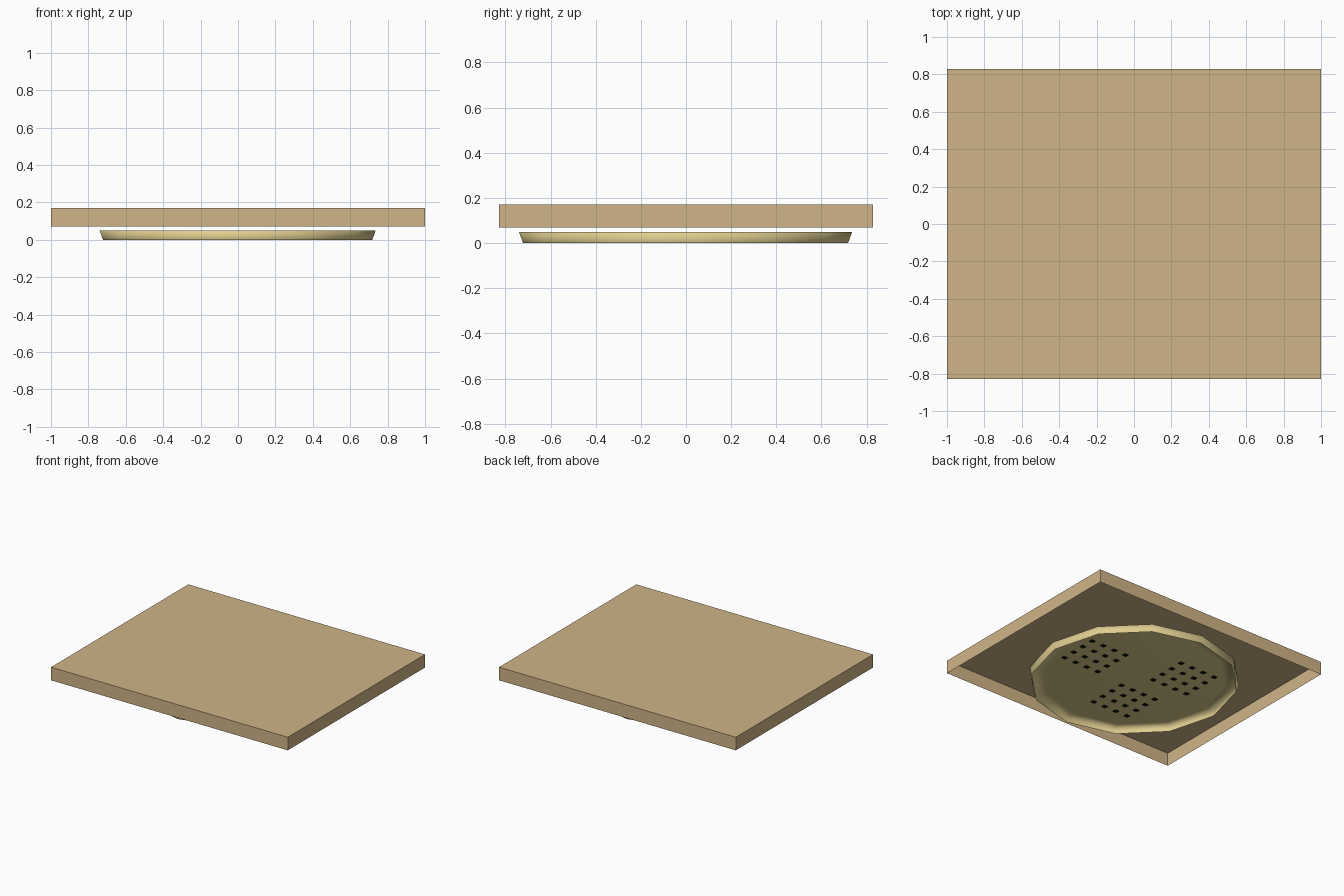
import bpy, bmesh, math
from mathutils import Matrix

if "Cube" in bpy.data.objects:
    bpy.data.objects.remove(bpy.data.objects["Cube"])


def material(name, rgb):
    m = bpy.data.materials.new(name)
    m.diffuse_color = (*rgb, 1)
    m.use_nodes = True
    m.node_tree.nodes["Principled BSDF"].inputs["Base Color"].default_value = m.diffuse_color
    return m


def make_object(name, bm, mat):
    me = bpy.data.meshes.new(name)
    bm.to_mesh(me)
    bm.free()
    me.materials.append(mat)
    ob = bpy.data.objects.new(name, me)
    bpy.context.collection.objects.link(ob)
    return ob


cardboard = material("cardboard_tan", (0.63, 0.46, 0.245))
dough = material("dough_yellow", (0.74, 0.62, 0.28))
black = material("dark_specks", (0.005, 0.005, 0.004))

# Lid: thin-walled box, open underneath
bm = bmesh.new()
bmesh.ops.create_cube(bm, size=1)
bmesh.ops.scale(bm, vec=(2.0, 1.655, 0.1), verts=bm.verts)
bmesh.ops.translate(bm, vec=(0, 0, 0.12), verts=bm.verts)
bottom = [f for f in bm.faces if f.normal.z < -0.5]
bmesh.ops.delete(bm, geom=bottom, context='FACES_ONLY')
make_object("box_lid", bm, cardboard)

# Base: twelve-sided flaring rim, open underneath, with a slightly sunken top
bm = bmesh.new()
bmesh.ops.create_cone(bm, cap_ends=True, segments=12, radius1=0.72,
                      radius2=0.738, depth=0.05)
bmesh.ops.rotate(bm, verts=bm.verts, matrix=Matrix.Rotation(math.radians(30), 3, 'Z'))
bmesh.ops.translate(bm, vec=(-0.002, -0.002, 0.025), verts=bm.verts)
bottom = [f for f in bm.faces if f.normal.z < -0.9]
bmesh.ops.delete(bm, geom=bottom, context='FACES_ONLY')
top = [f for f in bm.faces if f.normal.z > 0.9]
bmesh.ops.inset_region(bm, faces=top, thickness=0.1, depth=-0.012)
for f in bm.faces:
    f.smooth = True
make_object("round_base", bm, dough)

# Specks: three 4 x 4 grids of tiny plates showing through the sunken top
bm = bmesh.new()
for cx, cy in ((-0.27, 0.215), (-0.15, -0.285), (0.40, 0.055)):
    for i in range(4):
        for j in range(4):
            pos = Matrix.Translation((cx + (i - 1.5) * 0.1, cy + (j - 1.5) * 0.1, 0.037))
            size = Matrix.Diagonal((0.034, 0.03, 0.006, 1))
            bmesh.ops.create_cube(bm, size=1, matrix=pos @ size)
make_object("underside_specks", bm, black)
